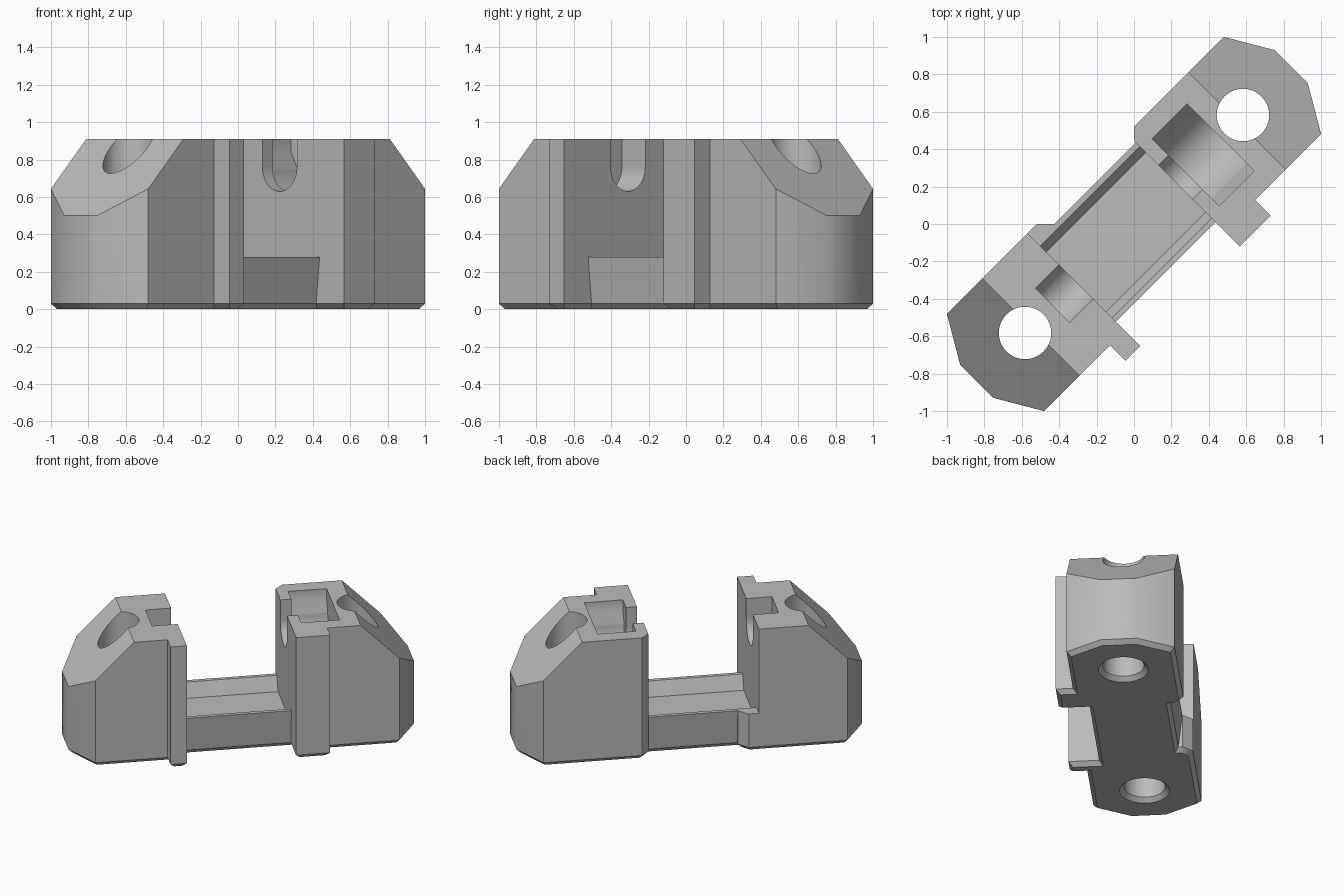
import bpy, bmesh, math
from mathutils import Matrix

cube = bpy.data.objects.get("Cube")
if cube:
    bpy.data.objects.remove(cube, do_unlink=True)

HEIGHT, SIDE, CHAMFER, FLOOR = 0.91, 0.368, 0.03, 0.28

grey = bpy.data.materials.new("plain grey")
grey.use_nodes = True
grey.diffuse_color = (0.5, 0.5, 0.5, 1)
grey.node_tree.nodes["Principled BSDF"].inputs["Base Color"].default_value = (0.5, 0.5, 0.5, 1)

# The body is modelled along x, then turned diagonally at the end
PLACE = {
    "z": lambda a, b, t: (a, b, t),
    "x": lambda a, b, t: (t, a, b),
    "y": lambda a, b, t: (a, t, b),
}


def prism(name, profile, axis, low, high, chamfer=0):
    """Extrude a flat profile along an axis, chamfering its bottom rim if asked."""
    bm = bmesh.new()
    place = PLACE[axis]
    rings = [[bm.verts.new(place(a, b, t)) for a, b in profile] for t in (low, high)]
    bm.faces.new(rings[0])
    bm.faces.new(rings[1])
    n = len(profile)
    for i in range(n):
        j = (i + 1) % n
        bm.faces.new((rings[0][i], rings[0][j], rings[1][j], rings[1][i]))
    bmesh.ops.recalc_face_normals(bm, faces=bm.faces)
    if chamfer:
        rim = [e for e in bm.edges if all(v.co.z < low + 0.001 for v in e.verts)]
        bmesh.ops.bevel(bm, geom=rim, offset=chamfer, segments=1, affect="EDGES")
    return finish(name, bm)


def finish(name, bm):
    mesh = bpy.data.meshes.new(name)
    bm.to_mesh(mesh)
    bm.free()
    mesh.materials.append(grey)
    obj = bpy.data.objects.new(name, mesh)
    bpy.context.collection.objects.link(obj)
    return obj


def cone(name, x, z_low, z_high, r_low, r_high):
    bm = bmesh.new()
    bmesh.ops.create_cone(bm, cap_ends=True, segments=64, radius1=r_low, radius2=r_high,
                          depth=z_high - z_low,
                          matrix=Matrix.Translation((x, 0, (z_low + z_high) / 2)))
    return finish(name, bm)


def combine(target, other, operation):
    bpy.context.view_layer.objects.active = target
    mod = target.modifiers.new(operation.lower(), "BOOLEAN")
    mod.operation, mod.solver, mod.object = operation, "EXACT", other
    bpy.ops.object.modifier_apply(modifier=mod.name)
    bpy.data.objects.remove(other, do_unlink=True)


def cradle(radius, rim_half, rim_z, axis_z=0.76, steps=32):
    """Round-bottomed channel profile that opens upward."""
    arc = [(radius * math.cos(a), axis_z + radius * math.sin(a))
           for a in (math.pi + math.pi * i / steps for i in range(steps + 1))]
    return arc + [(rim_half, rim_z), (rim_half, 1), (-rim_half, 1), (-rim_half, rim_z)]


# Tower footprints: faceted nose, side flange, and one chamfered inner corner
nose = [(1.047, -SIDE), (1.19, -0.124), (1.19, 0.124), (1.047, SIDE)]
right_outline = [(0.315, -0.485), (0.55, -0.485), (0.55, -SIDE)] + nose + \
                [(SIDE, SIDE), (0.315, 0.313)]
left_outline = [(-0.438, -0.485), (-0.55, -0.485), (-0.55, -SIDE)] + \
               [(-x, y) for x, y in nose] + [(-0.438, SIDE)]

body = prism("clamp_body", right_outline, "z", 0, HEIGHT, CHAMFER)
parts = [prism("left_tower", left_outline, "z", 0, HEIGHT, CHAMFER)]

# Corner ledge and connecting bar with leaning sides
ledge = [(-0.7, 0.1), (-0.304, 0.1), (-0.304, 0.304), (-SIDE, SIDE), (-0.7, SIDE)]
parts.append(prism("corner_ledge", ledge, "z", 0, FLOOR, CHAMFER))
half_bar = [(0.25, 0), (0.276, CHAMFER), (0.302, FLOOR)]
bar = half_bar + [(-y, z) for y, z in reversed(half_bar)]
parts.append(prism("connecting_bar", bar, "x", -0.6, 0.5))
for part in parts:
    combine(body, part, "UNION")

# Shallow tray sunk into the bar
half_tray = [(0.225, 0.18), (0.272, FLOOR), (0.272, 0.4)]
tray = half_tray + [(-y, z) for y, z in reversed(half_tray)]
cutters = [prism("tray_cutter", tray, "x", -0.438, 0.315)]

# Sloped shoulders and countersunk vertical holes at both ends
for s in (-1, 1):
    slope = [(s * 0.68, 1.01), (s * 1.4, 0.29), (s * 1.4, 1.01)]
    cutters.append(prism("slope_cutter", slope, "y", -0.6, 0.6))
    cutters.append(cone("hole_cutter", s * 0.824, -0.1, 1.1, 0.14, 0.14))
    cutters.append(cone("countersink_cutter", s * 0.824, -0.01, 0.03, 0.18, 0.14))

# Open-topped shaft slots and the wider head pocket
cutters.append(prism("left_slot_cutter", cradle(0.13, 0.13, 0.8), "x", -0.615, -0.4))
cutters.append(prism("right_slot_cutter", cradle(0.13, 0.13, 0.8), "x", 0.2, 0.45))
cutters.append(prism("pocket_cutter", cradle(0.21, 0.255, 0.84), "x", 0.39, 0.655))
for cutter in cutters:
    combine(body, cutter, "DIFFERENCE")

# Turn the finished body diagonally
body.data.transform(Matrix.Rotation(math.radians(45), 4, "Z"))
bpy.ops.object.select_all(action="DESELECT")
body.select_set(True)
bpy.context.view_layer.objects.active = body
bpy.ops.object.shade_smooth_by_angle(angle=math.radians(32))
